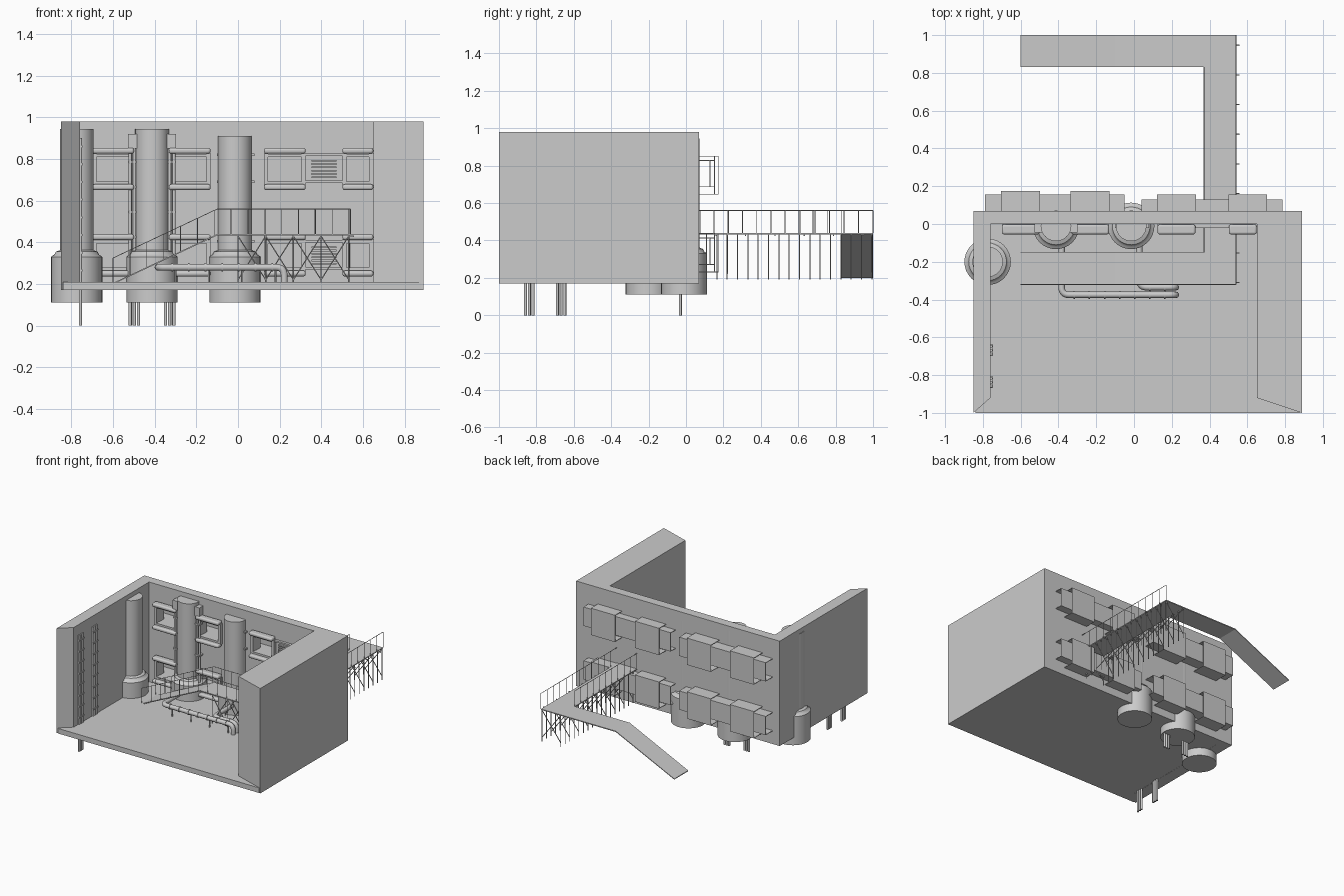
import bpy, bmesh, math
from mathutils import Vector

if "Cube" in bpy.data.objects:
    bpy.data.objects.remove(bpy.data.objects["Cube"])


def mesh_object(name, bm):
    bmesh.ops.recalc_face_normals(bm, faces=bm.faces)
    me = bpy.data.meshes.new(name)
    bm.to_mesh(me)
    bm.free()
    ob = bpy.data.objects.new(name, me)
    bpy.context.collection.objects.link(ob)
    return ob


def add_box(bm, x0, x1, y0, y1, z0, z1):
    v = bmesh.ops.create_cube(bm, size=1)["verts"]
    for p in v:
        p.co = Vector((x1 if p.co.x > 0 else x0, y1 if p.co.y > 0 else y0, z1 if p.co.z > 0 else z0))


def boxes(name, lst, bevel=0):
    bm = bmesh.new()
    for b in lst:
        add_box(bm, *b)
    ob = mesh_object(name, bm)
    if bevel:
        m = ob.modifiers.new("bevel", 'BEVEL')
        m.width, m.segments = bevel, 3
        smooth(ob)
    return ob


def smooth(ob):
    bpy.ops.object.select_all(action='DESELECT')
    ob.select_set(True)
    bpy.context.view_layer.objects.active = ob
    bpy.ops.object.shade_smooth_by_angle(angle=math.radians(40))


def prism(name, pts, to3d, offset):
    bm = bmesh.new()
    f = bm.faces.new([bm.verts.new(to3d(*p)) for p in pts])
    r = bmesh.ops.extrude_face_region(bm, geom=[f])
    bmesh.ops.translate(bm, vec=offset, verts=[g for g in r["geom"] if isinstance(g, bmesh.types.BMVert)])
    return mesh_object(name, bm)


def rods(name, paths, radius, res=1):
    cu = bpy.data.curves.new(name, 'CURVE')
    cu.dimensions = '3D'
    cu.bevel_depth, cu.bevel_resolution, cu.use_fill_caps = radius, res, True
    for path in paths:
        s = cu.splines.new('POLY')
        s.points.add(len(path) - 1)
        for p, c in zip(s.points, path):
            p.co = (*c, 1)
    ob = bpy.data.objects.new(name, cu)
    bpy.context.collection.objects.link(ob)
    return ob


def rounded(pts, r, n=6):
    # replace each inner corner with a smooth arc
    pts = [Vector(p) for p in pts]
    out = [pts[0]]
    for a, b, c in zip(pts, pts[1:], pts[2:]):
        p, q = b + (a - b).normalized() * r, b + (c - b).normalized() * r
        for i in range(n + 1):
            t = i / n
            out.append(p * (1 - t) ** 2 + b * 2 * t * (1 - t) + q * t * t)
    return out + [pts[-1]]


WINDOWS = [(-0.60, 0.175), (-0.232, 0.175), (0.225, 0.155), (0.602, 0.155)]
ROWS = [0.0, -0.415]

# room: U-shaped walls with splayed front ends, plus floor slab
walls = prism("walls", [(-0.85, -1), (-0.85, 0.07), (0.89, 0.07), (0.89, -1), (0.65, -0.92),
                        (0.65, 0), (-0.76, 0), (-0.76, -0.92)], lambda x, y: (x, y, 0.17), (0, 0, 0.81))
boxes("floor", [(-0.84, 0.88, -1, 0.03, 0.171, 0.21)])
cut = boxes("window_cutter", [(x - 0.08, min(x + 0.08, 0.645), -0.02, 0.1, 0.69 + d, 0.81 + d)
                              for x, _ in WINDOWS for d in ROWS])
cut.hide_render = True
cut.hide_set(True)
m = walls.modifiers.new("windows", 'BOOLEAN')
m.object, m.solver = cut, 'EXACT'


# open-ended housings behind the wall
def channel(x0, x1, y, z0, z1, t=0.004):
    return [(x0, x1, 0.06, y, z1 - t, z1), (x0, x1, 0.06, y, z0, z0 + t), (x0, x1, y - t, y, z0, z1)]


housing = []
for d in ROWS:
    housing += channel(-0.79, -0.05, 0.155, 0.685 + d, 0.83 + d)
    housing += channel(0.04, 0.785, 0.13, 0.685 + d, 0.83 + d)
    for x, y in WINDOWS:
        housing += channel(x - 0.103, x + 0.103, y, 0.645 + d, 0.852 + d)
boxes("window_housings", housing)

# window surrounds, trim bands and louvres inside
bars, frames, slats = [], [], []
for d in ROWS:
    for x, _ in WINDOWS:
        r = min(x + 0.1, 0.65)
        for z in (0.665, 0.84):
            bars += [(x - 0.1, r, -0.055, -0.003, z - 0.014 + d, z + 0.014 + d)]
        frames += [(x - 0.1, x - 0.08, -0.025, 0.01, 0.67 + d, 0.83 + d),
                   (r - 0.02, r, -0.025, 0.01, 0.67 + d, 0.83 + d)]
        frames += [(x - 0.1, r, -0.025, 0.01, z + d, z + 0.015 + d) for z in (0.678, 0.81)]
    for x in (-0.415, -0.01, 0.413):
        frames += [(x - 0.09, x + 0.09, -0.02, 0.01, z + d, z + 0.012 + d) for z in (0.685, 0.815)]
        slats += [(x - 0.06, x + 0.06, -0.014, 0.005, 0.708 + i * 0.016 + d, 0.716 + i * 0.016 + d) for i in range(6)]
boxes("window_sills", bars, 0.011)
boxes("window_frames", frames)
boxes("louvres", slats)


# three tall stacks on drum bases
def lathe(name, x, y, prof, n=32):
    bm = bmesh.new()
    rings = [[bm.verts.new((x + r * math.cos(2 * math.pi * i / n), y + r * math.sin(2 * math.pi * i / n), z))
              for i in range(n)] for r, z in prof]
    for a, b in zip(rings, rings[1:]):
        for i in range(n):
            bm.faces.new((a[i], a[(i + 1) % n], b[(i + 1) % n], b[i]))
    bm.faces.new(rings[0])
    bm.faces.new(rings[-1])
    smooth(mesh_object(name, bm))


for i, (x, y, top) in enumerate([(-0.775, -0.2, 0.945), (-0.413, -0.01, 0.945), (-0.015, -0.01, 0.91)]):
    lathe(f"stack_{i + 1}", x, y, [(0.123, 0.11), (0.123, 0.33), (0.115, 0.337), (0.108, 0.34),
                                   (0.1, 0.355), (0.081, 0.362), (0.081, top)])

# vertical pipe bundles with clamps, running below the floor
pipes, clamps = [], []
for x in (-0.498, -0.328):
    pipes += [[(x + o, -0.03, 0), (x + o, -0.03, 0.9)] for o in (-0.02, 0, 0.02)]
    clamps += [(x - 0.03, x + 0.03, -0.042, 0, z, z + 0.01) for z in (0.3, 0.42, 0.54, 0.66, 0.78)]
    clamps += [(x - 0.03, x + 0.03, -0.045, 0, 0.85, 0.92)]
for y in (-0.838, -0.668):
    pipes += [[(-0.757, y + o, 0), (-0.757, y + o, 0.9)] for o in (-0.02, 0, 0.02)]
    clamps += [(-0.765, -0.747, y - 0.03, y + 0.03, 0.26 + i * 0.085, 0.27 + i * 0.085) for i in range(8)]
rods("pipe_bundles", pipes, 0.008, 2)
boxes("pipe_clamps", clamps)

# horizontal floor pipes with flange rings
rods("floor_pipes", [rounded([(-0.383, -0.1, 0.28), (-0.383, -0.375, 0.28), (0.222, -0.375, 0.28), (0.222, -0.375, 0.2)], 0.04),
                     rounded([(0.028, -0.1, 0.28), (0.028, -0.335, 0.28), (0.222, -0.335, 0.28), (0.222, -0.335, 0.2)], 0.04)],
     0.017, 3)
rods("pipe_flanges", [[(x, y, 0.28), (x + 0.008, y, 0.28)] for y, s in ((-0.375, -0.32), (-0.335, 0.08))
                      for x in [s + 0.08 * i for i in range(7)] if x < 0.19], 0.021, 3)
rods("pipe_props", [[(x, -0.375, 0.2), (x, -0.375, 0.27)] for x in (-0.3, -0.14, 0.02, 0.18)], 0.005)

# walkway: bridge through the back wall, with a ramped leg at either end
side = [(0.54, 0.44), (-0.1, 0.44), (-0.6, 0.205), (-0.6, 0.199), (-0.1, 0.433), (0.54, 0.433)]
for name, y in (("inner_walkway", -0.32), ("outer_walkway", 0.83)):
    prism(name, side, lambda x, z: (x, y, z), (0, 0.17, 0))
boxes("bridge_deck", [(0.37, 0.54, -0.15, 0.83, 0.433, 0.44)])


# handrails
def deck_z(x):
    return 0.44 if x > -0.1 else 0.44 + (x + 0.1) * 0.47


rails = []
for y, end in ((-0.32, 0.54), (-0.15, 0.37)):
    rails.append([(-0.6, y, deck_z(-0.6) + 0.12), (-0.1, y, 0.56), (end, y, 0.56)])
    for i in range(15):
        x = -0.6 + i * 0.081
        if x <= end + 0.01:
            rails.append([(x, y, deck_z(x)), (x, y, deck_z(x) + 0.12)])
for x, y0, y1 in ((0.54, -0.32, 1.0), (0.37, -0.15, 0.83)):
    rails.append([(x, y0, 0.56), (x, y1, 0.56)])
    n = round((y1 - y0) / 0.077)
    rails += [[(x, y0 + (y1 - y0) * i / n, 0.44), (x, y0 + (y1 - y0) * i / n, 0.56)] for i in range(n + 1)]
rods("handrails", rails, 0.002)
boxes("rail_brackets", [(0.54, 0.558, y - 0.003, y + 0.003, 0.425, 0.433)
                        for y in [-0.31 + 0.157 * i for i in range(9)]])

# trestle supports with cross bracing
legs = []
for i in range(17):
    y = 0.11 + i * 0.0552
    a, b = 0.375, 0.535
    legs += [[(a, y, 0.19), (a, y, 0.435)], [(b, y, 0.19), (b, y, 0.435)]]
    if i % 2 == 0:
        legs += [[(a, y, 0.22), (b, y, 0.43)], [(b, y, 0.22), (a, y, 0.43)]]
for y in (-0.315, -0.155):
    for i in range(5):
        x = 0.0 + i * 0.133
        legs.append([(x, y, 0.2), (x, y, 0.435)])
        if i < 4:
            legs += [[(x, y, 0.22), (x + 0.133, y, 0.43)], [(x + 0.133, y, 0.22), (x, y, 0.43)]]
rods("trestle_supports", legs, 0.003)
